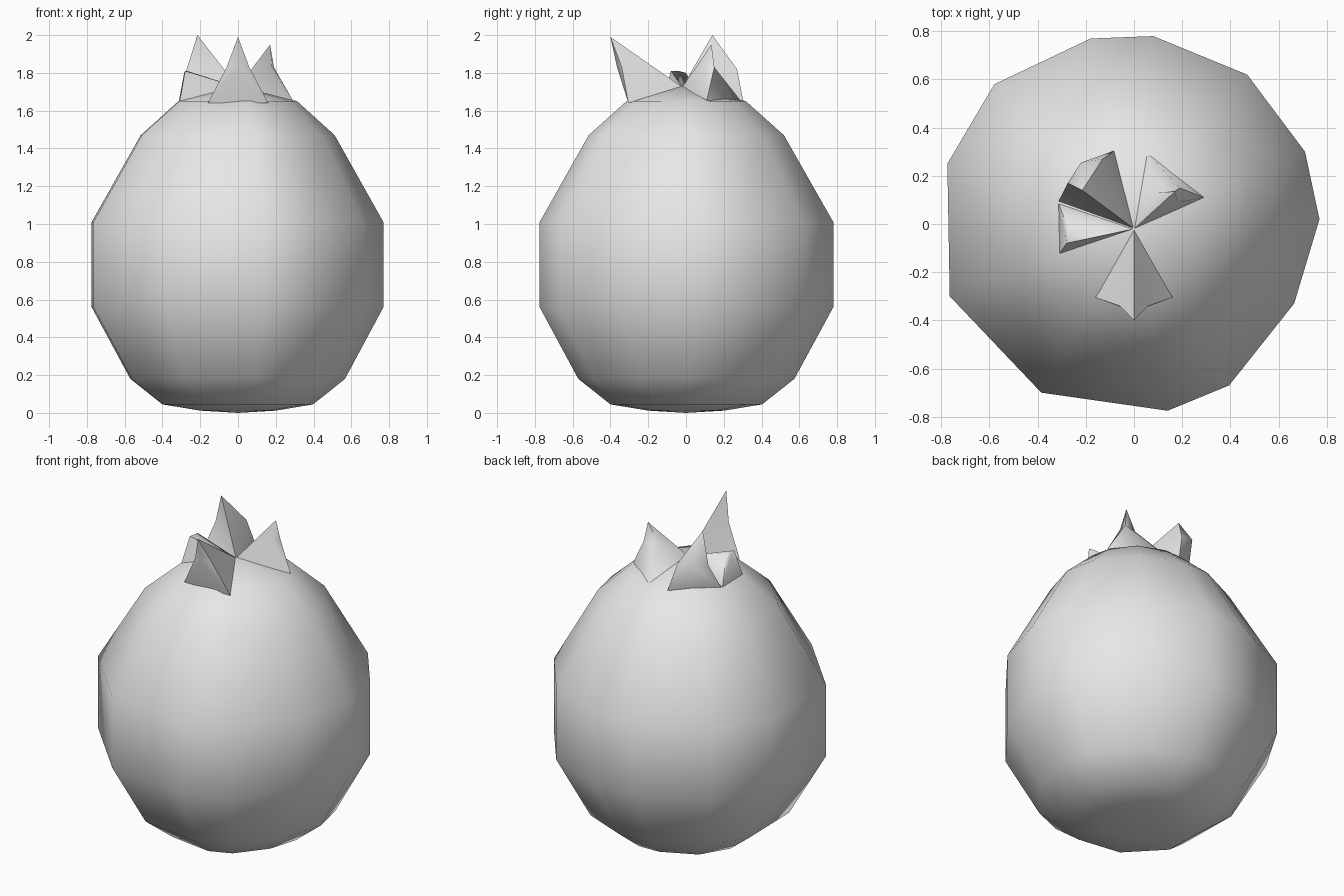
import bpy, bmesh, math

if "Cube" in bpy.data.objects:
    bpy.data.objects.remove(bpy.data.objects["Cube"])

grey = bpy.data.materials.new("plain grey")
grey.diffuse_color = (0.8, 0.8, 0.8, 1)
grey.use_nodes = True
grey.node_tree.nodes["Principled BSDF"].inputs["Base Color"].default_value = grey.diffuse_color


def finish(name, bm, angle):
    bmesh.ops.recalc_face_normals(bm, faces=bm.faces)
    mesh = bpy.data.meshes.new(name)
    bm.to_mesh(mesh)
    bm.free()
    mesh.materials.append(grey)
    obj = bpy.data.objects.new(name, mesh)
    bpy.context.collection.objects.link(obj)
    bpy.ops.object.select_all(action='DESELECT')
    obj.select_set(True)
    bpy.context.view_layer.objects.active = obj
    bpy.ops.object.shade_smooth_by_angle(angle=math.radians(angle))
    return obj


# Fruit body: slightly uneven twelve-sided outline, scaled up a profile
outline = [(.77, .02), (.71, .30), (.47, .62), (.08, .78), (-.18, .77), (-.58, .58),
           (-.775, .25), (-.765, -.30), (-.385, -.70), (.14, -.775), (.395, -.67), (.665, -.33)]
profile = [(.20, .012), (.40, .045), (.57, .18), (.775, .56),
           (.775, 1.01), (.515, 1.47), (.315, 1.65)]
bm = bmesh.new()
rings = [[bm.verts.new((x * r / .775, y * r / .775, z)) for x, y in outline]
         for r, z in profile]
n = len(outline)
for a, b in zip(rings, rings[1:]):
    for i in range(n):
        j = (i + 1) % n
        bm.faces.new((a[i], a[j], b[j], b[i]))
bottom = bm.verts.new((0, 0, 0))
top = bm.verts.new((0, -.02, 1.73))
for i in range(n):
    j = (i + 1) % n
    bm.faces.new((rings[0][j], rings[0][i], bottom))
    bm.faces.new((rings[-1][i], rings[-1][j], top))
finish("fruit_body", bm, 80)


# Crown petals: pointed wedges sloping down to the middle of the crown
def petal(name, base_l, base_r, mid_l, mid_out, mid_r, tip):
    bm = bmesh.new()
    bl, br, ml, mo, mr, t, c = [bm.verts.new(p) for p in
                                (base_l, base_r, mid_l, mid_out, mid_r, tip, (0, -.02, 1.725))]
    for f in ((bl, br, mo), (bl, mo, ml), (br, mr, mo), (ml, mo, t), (mo, mr, t),
              (c, ml, t), (c, t, mr), (c, bl, ml), (c, mr, br), (c, br, bl)):
        bm.faces.new(f)
    finish(name, bm, 60)


petal("front_petal", (-.16, -.305, 1.64), (.16, -.305, 1.64),
      (-.06, -.34, 1.83), (0, -.365, 1.83), (.06, -.34, 1.83), (0, -.40, 1.99))
petal("back_left_petal", (-.08, .305, 1.64), (-.315, .09, 1.64),
      (-.13, .27, 1.82), (-.22, .255, 1.84), (-.275, .17, 1.81), (-.215, .14, 2.0))
petal("back_right_petal", (.29, .11, 1.655), (.05, .30, 1.64),
      (.18, .09, 1.83), (.19, .15, 1.83), (.10, .13, 1.83), (.17, .135, 1.95))
petal("left_stub_petal", (-.315, .09, 1.64), (-.31, -.125, 1.64),
      (-.28, 0, 1.80), (-.285, -.04, 1.80), (-.28, -.08, 1.81), (-.27, -.04, 1.81))
